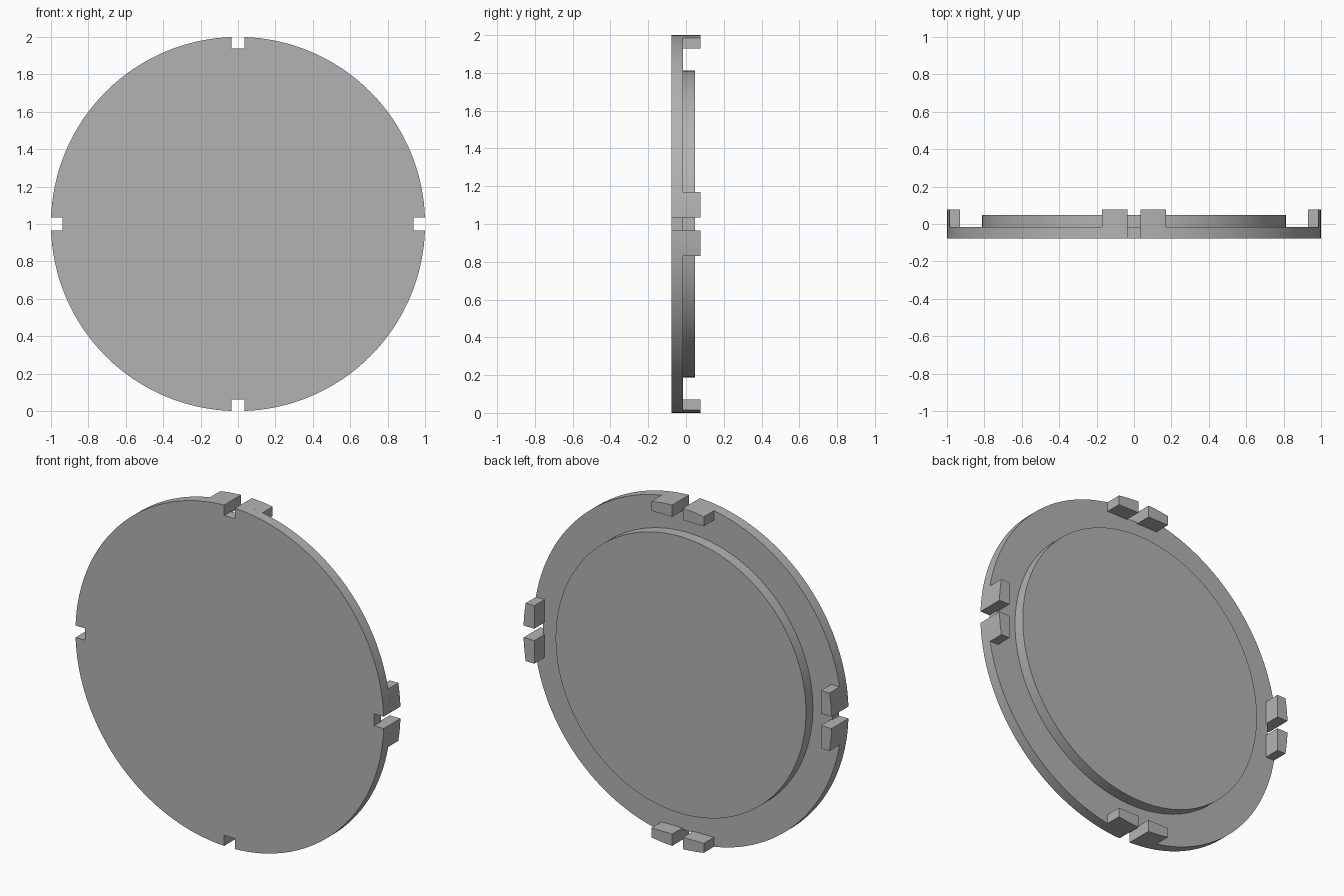
import bpy
import bmesh
from math import asin, cos, sin, pi

if "Cube" in bpy.data.objects:
    bpy.data.objects.remove(bpy.data.objects["Cube"], do_unlink=True)

RADIUS, BOSS_RADIUS = 1.0, 0.812
FRONT, FLANGE_BACK, BOSS_BACK, TAB_BACK = -0.078, -0.016, 0.048, 0.078
SLOT_HALF, SLOT_FLOOR = 0.035, 0.938
TAB_END, TAB_INNER = 0.17, 0.93

grey = bpy.data.materials.new("light grey")
grey.use_nodes = True
grey.diffuse_color = (0.45, 0.45, 0.45, 1)
grey.node_tree.nodes["Principled BSDF"].inputs["Base Color"].default_value = (0.45, 0.45, 0.45, 1)


def arc(start, end, steps, radius=RADIUS):
    """Points along a circle from one angle to another."""
    angles = [start + (end - start) * i / steps for i in range(steps + 1)]
    return [(radius * cos(a), radius * sin(a)) for a in angles]


def turn(points, quarter):
    """Rotate outline points by quarter turns."""
    for _ in range(quarter):
        points = [(-v, u) for u, v in points]
    return points


def plate(name, outline, y0, y1):
    """Extrude an outline in the x-z plane from y0 to y1."""
    bm = bmesh.new()
    face = bm.faces.new([bm.verts.new((u, y0, v + RADIUS)) for u, v in outline])
    grown = bmesh.ops.extrude_face_region(bm, geom=[face])["geom"]
    verts = [g for g in grown if isinstance(g, bmesh.types.BMVert)]
    bmesh.ops.translate(bm, verts=verts, vec=(0, y1 - y0, 0))
    bmesh.ops.recalc_face_normals(bm, faces=bm.faces)
    mesh = bpy.data.meshes.new(name)
    bm.to_mesh(mesh)
    bm.free()
    mesh.materials.append(grey)
    obj = bpy.data.objects.new(name, mesh)
    bpy.context.collection.objects.link(obj)
    bpy.ops.object.select_all(action="DESELECT")
    obj.select_set(True)
    bpy.context.view_layer.objects.active = obj
    bpy.ops.object.shade_smooth_by_angle(angle=pi / 6)
    return obj


# Flange: a disc with four square slots in the rim
slot = asin(SLOT_HALF / RADIUS)
quadrant = [(SLOT_FLOOR, -SLOT_HALF), (SLOT_FLOOR, SLOT_HALF)] + arc(slot, pi / 2 - slot, 40)
plate("flange", sum((turn(quadrant, q) for q in range(4)), []), FRONT, FLANGE_BACK)

# Raised round boss on the back
plate("boss", arc(0, 2 * pi, 160, BOSS_RADIUS)[:-1], FLANGE_BACK, BOSS_BACK)

# Pairs of tabs beside each slot, rounded to follow the rim
tab = [(TAB_INNER, TAB_END), (TAB_INNER, SLOT_HALF)] + arc(slot, asin(TAB_END / RADIUS), 5)
mirrored = [(u, -v) for u, v in tab]
for q, side in enumerate(("left", "top", "right", "bottom")):
    plate(f"{side}_tab_a", turn(tab, q), FLANGE_BACK, TAB_BACK)
    plate(f"{side}_tab_b", turn(mirrored, q), FLANGE_BACK, TAB_BACK)
